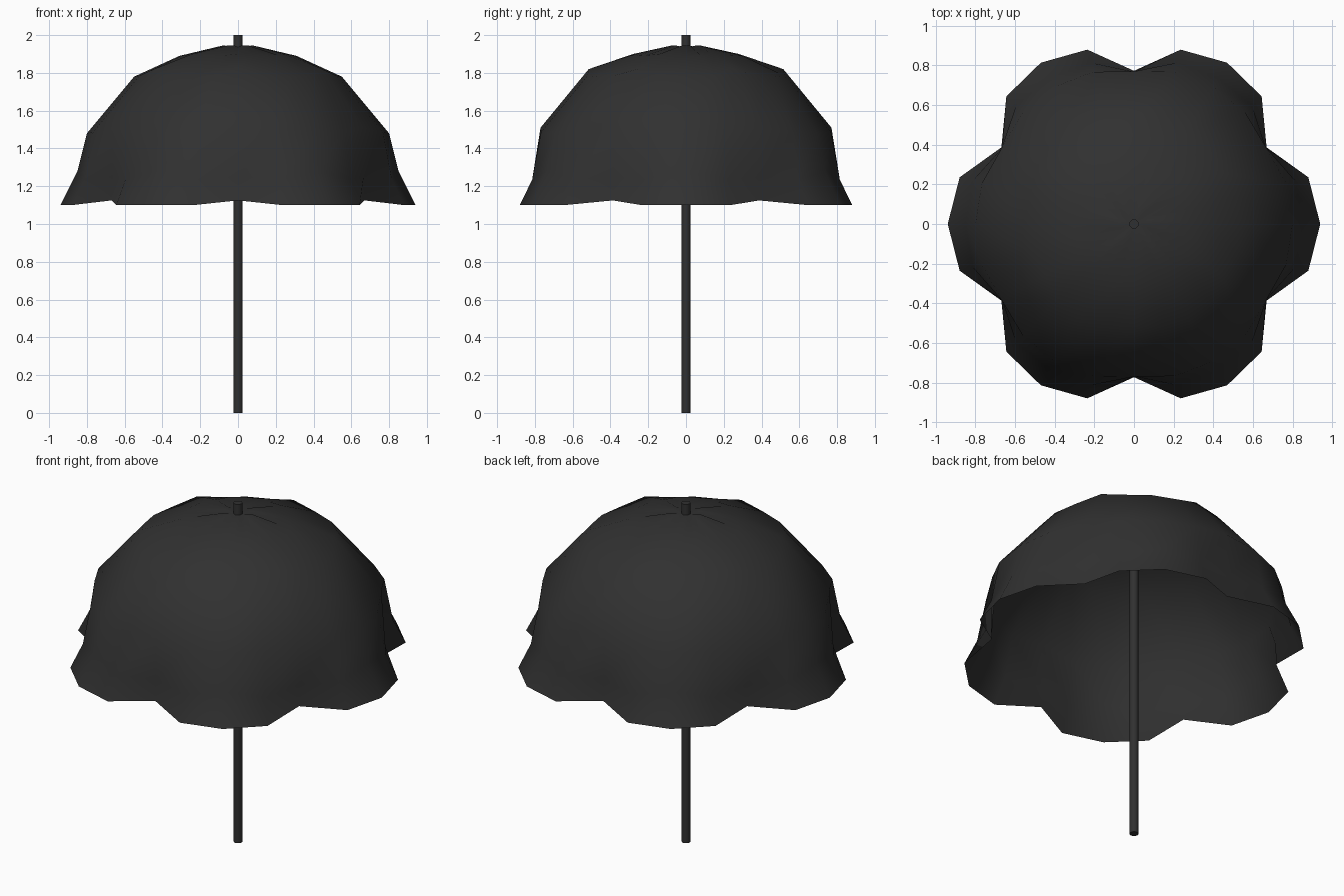
import bpy, bmesh, math

if "Cube" in bpy.data.objects:
    bpy.data.objects.remove(bpy.data.objects["Cube"])

mat = bpy.data.materials.new("charcoal black")
mat.diffuse_color = (0.03, 0.03, 0.03, 1)
mat.use_nodes = True
mat.node_tree.nodes["Principled BSDF"].inputs["Base Color"].default_value = mat.diffuse_color


def finish(bm, name, angle):
    bmesh.ops.recalc_face_normals(bm, faces=bm.faces)
    mesh = bpy.data.meshes.new(name)
    bm.to_mesh(mesh)
    bm.free()
    mesh.materials.append(mat)
    obj = bpy.data.objects.new(name, mesh)
    bpy.context.collection.objects.link(obj)
    bpy.ops.object.select_all(action='DESELECT')
    obj.select_set(True)
    bpy.context.view_layer.objects.active = obj
    bpy.ops.object.shade_smooth_by_angle(angle=math.radians(angle))
    return obj


# Canopy profiles (radius, height) from rim to crown: panel middle, halfway, seam
middle = [(.94, 1.10), (.85, 1.28), (.80, 1.48), (.55, 1.78), (.31, 1.89), (.08, 1.945)]
half = [(.911, 1.10), (.843, 1.235), (.795, 1.485), (.54, 1.785), (.305, 1.892), (.078, 1.945)]
seam = [(.773, 1.125), (.768, 1.25), (.77, 1.51), (.515, 1.82), (.28, 1.90), (.07, 1.937)]
order = [middle, half, seam, half]

# Six-panel scalloped canopy, one thin sheet of cloth
bm = bmesh.new()
columns = []
for i in range(24):
    a = math.radians(15 * i)
    columns.append([bm.verts.new((r * math.cos(a), r * math.sin(a), z))
                    for r, z in order[i % 4]])
crown = bm.verts.new((0, 0, 1.935))
for i in range(24):
    a, b = columns[i], columns[(i + 1) % 24]
    for j in range(5):
        bm.faces.new((a[j], b[j], b[j + 1], a[j + 1]))
    bm.faces.new((a[5], b[5], crown))
# an open sheet: make sure the outside faces up
canopy = finish(bm, "canopy", 80)
if canopy.data.polygons[5].normal.z < 0:
    canopy.data.flip_normals()

# Pole through the canopy, poking out at the top
bm = bmesh.new()
bmesh.ops.create_cone(bm, cap_ends=True, segments=12, radius1=.024, radius2=.024, depth=2)
bmesh.ops.translate(bm, verts=bm.verts, vec=(0, 0, 1))
finish(bm, "pole", 40)
